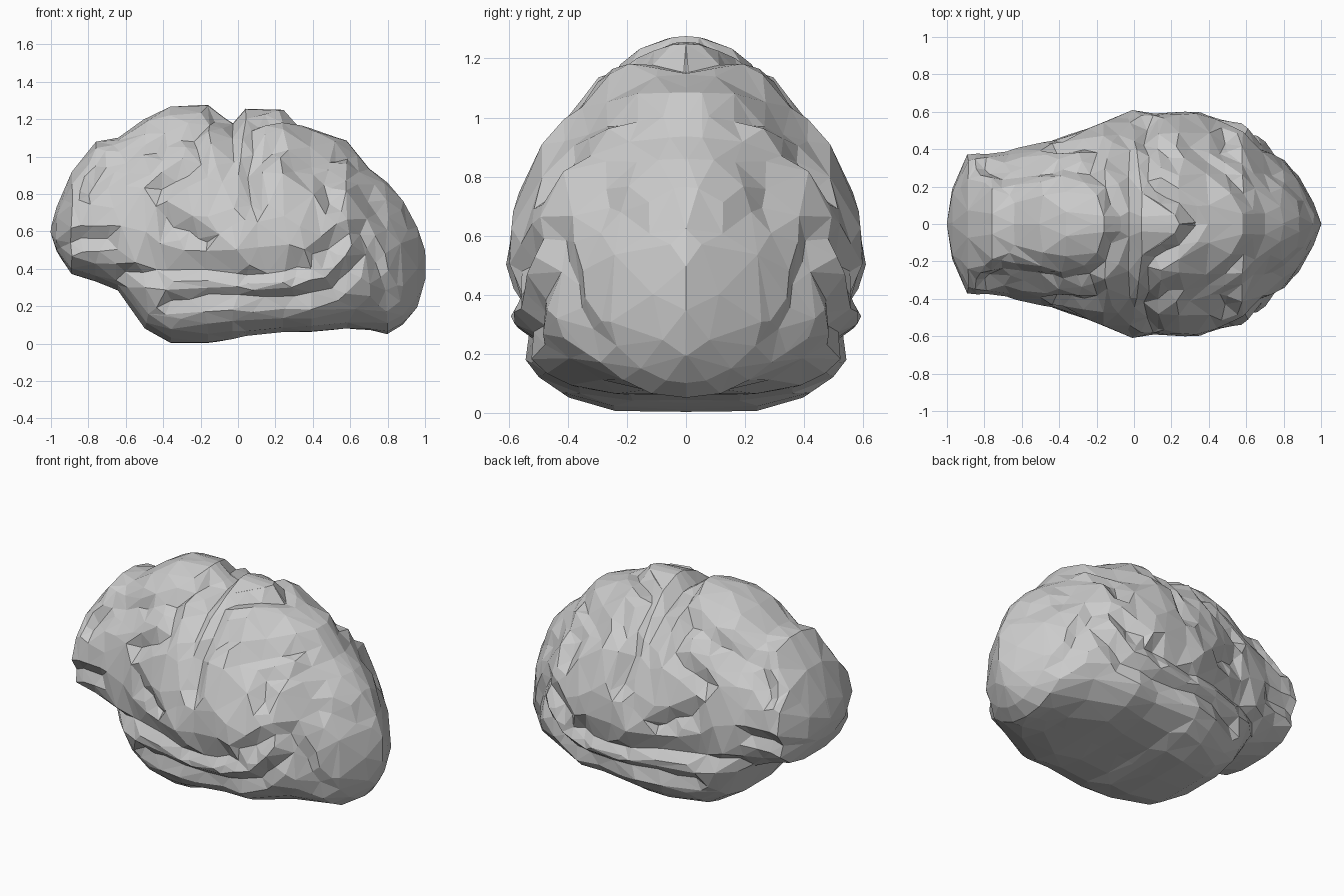
import bpy, bmesh, math
from mathutils import Vector, noise

cube = bpy.data.objects.get("Cube")
if cube:
    bpy.data.objects.remove(cube, do_unlink=True)

gray = bpy.data.materials.new("light gray")
gray.use_nodes = True
colour = (0.6, 0.6, 0.6, 1)
gray.diffuse_color = colour
gray.node_tree.nodes["Principled BSDF"].inputs["Base Color"].default_value = colour

# Cross-sections along the length: x, underside, crown, half width
SECTIONS = [
    (-1, .59, .62, .02), (-.97, .49, .73, .2), (-.89, .37, .92, .37),
    (-.76, .33, 1.08, .38), (-.64, .28, 1.1, .4), (-.5, .08, 1.2, .43),
    (-.36, 0, 1.27, .47), (-.16, 0, 1.28, .56), (-.03, .02, 1.18, .59),
    (.04, .04, 1.26, .6), (.24, .06, 1.25, .6), (.39, .06, 1.15, .59),
    (.58, .08, 1.09, .53), (.7, .07, .94, .45), (.8, .05, .86, .36),
    (.88, .1, .77, .25), (.96, .2, .62, .11), (1, .34, .5, .015)]

# Grooves on the side, as paths of x and height
SIDE_GROOVES = [
    [(-.6, .36), (-.3, .41), (.05, .36), (.38, .42), (.56, .58)],
    [(-.36, .21), (-.1, .25), (.25, .22), (.5, .28), (.66, .46)],
    [(-.37, .66), (-.17, .55)],
    [(.2, 1.06), (.05, .92), (.08, .73)],
    [(-.8, .82), (-.7, .98), (-.45, 1.06)],
    [(-.22, 1.12), (-.19, .97), (-.42, .84)],
    [(.65, .9), (.45, .9), (.5, .76)],
    [(.62, .92), (.72, .74), (.9, .62)],
    [(.64, .62), (.74, .42), (.8, .25)],
    [(-.95, .5), (-.84, .56), (-.7, .56)]]

# Grooves on the crown, as paths of x and distance from the middle
CROWN_GROOVES = [
    [(-.78, .33), (-.5, .34), (-.25, .29)],
    [(-.24, .3), (-.14, .2), (-.12, .1)],
    [(.05, .5), (.08, .34), (.06, .24)],
    [(.1, .2), (.24, .12), (.32, .02)],
    [(.3, .42), (.5, .28), (.62, .14)]]


def section_at(x):
    for a, b in zip(SECTIONS, SECTIONS[1:]):
        if x <= b[0]:
            t = (x - a[0]) / (b[0] - a[0])
            return [p + (q - p) * t for p, q in zip(a, b)][1:]
    return SECTIONS[-1][1:]


def path_distance(point, path):
    best = 9
    for a, b in zip(path, path[1:]):
        a, b = Vector(a), Vector(b)
        t = max(0, min(1, (point - a).dot(b - a) / (b - a).length_squared))
        best = min(best, (point - a.lerp(b, t)).length)
    return best


def groove_depth(point, paths, width):
    near = min(path_distance(point, path) for path in paths)
    return max(0, 1 - near / width)


def power(value, exponent):
    return math.copysign(abs(value) ** exponent, value)


def ramp(value, start, end):
    return max(0, min(1, (value - start) / (end - start)))


def surface_point(x, angle):
    low, high, half = section_at(x)
    middle = low + (high - low) * .39
    c, s = math.cos(angle), math.sin(angle)
    # crown slopes more toward the back; underside is square below the
    # temporal lobes and keeled at the rear
    if s > 0:
        e = .93 + .22 * ramp(x, -.5, 0)
    else:
        e = .6 + .2 * ramp(-x, .45, .65) + .4 * ramp(x, .4, .8)
    y = half * power(c, e)
    z = middle + power(s, e) * (high - middle if s > 0 else middle - low)
    p = Vector((x, y, z))
    inward = Vector((0, -c, -s))
    side = abs(c) * groove_depth(Vector((x, z)), SIDE_GROOVES, .07)
    crown = max(0, s) * groove_depth(Vector((x, abs(y))), CROWN_GROOVES, .065)
    spot = Vector((x, abs(y), z))
    lump = noise.noise(spot * 5) + .6 * noise.noise(spot * 11)
    folds = .017 * lump * min(1, half * 3) * ramp(s, -.7, -.2) * min(1, abs(c) * 3)
    fade = min(1, half * 2.5)
    return p + inward * (fade * (.055 * side + .05 * crown) - folds)


# Brain: lofted sections with carved grooves
COLUMNS, AROUND = 90, 80
bm = bmesh.new()
rings = []
for i in range(COLUMNS + 1):
    x = -math.cos(math.pi * i / COLUMNS) * .35 + .65 * (2 * i / COLUMNS - 1)
    rings.append([bm.verts.new(surface_point(x, math.tau * j / AROUND))
                  for j in range(AROUND)])
for a, b in zip(rings, rings[1:]):
    for j in range(AROUND):
        k = (j + 1) % AROUND
        bm.faces.new((a[j], a[k], b[k], b[j]))
bm.faces.new(rings[0])
bm.faces.new(rings[-1])
bmesh.ops.triangulate(bm, faces=bm.faces)
bmesh.ops.recalc_face_normals(bm, faces=bm.faces)
mesh = bpy.data.meshes.new("brain")
bm.to_mesh(mesh)
bm.free()
mesh.materials.append(gray)
brain = bpy.data.objects.new("brain", mesh)
bpy.context.collection.objects.link(brain)

# Coarse irregular facets, identical on both hemispheres
facets = brain.modifiers.new("facets", "DECIMATE")
facets.ratio = .08
halves = brain.modifiers.new("hemispheres", "MIRROR")
halves.use_axis = (False, True, False)
halves.use_bisect_axis = (False, True, False)
